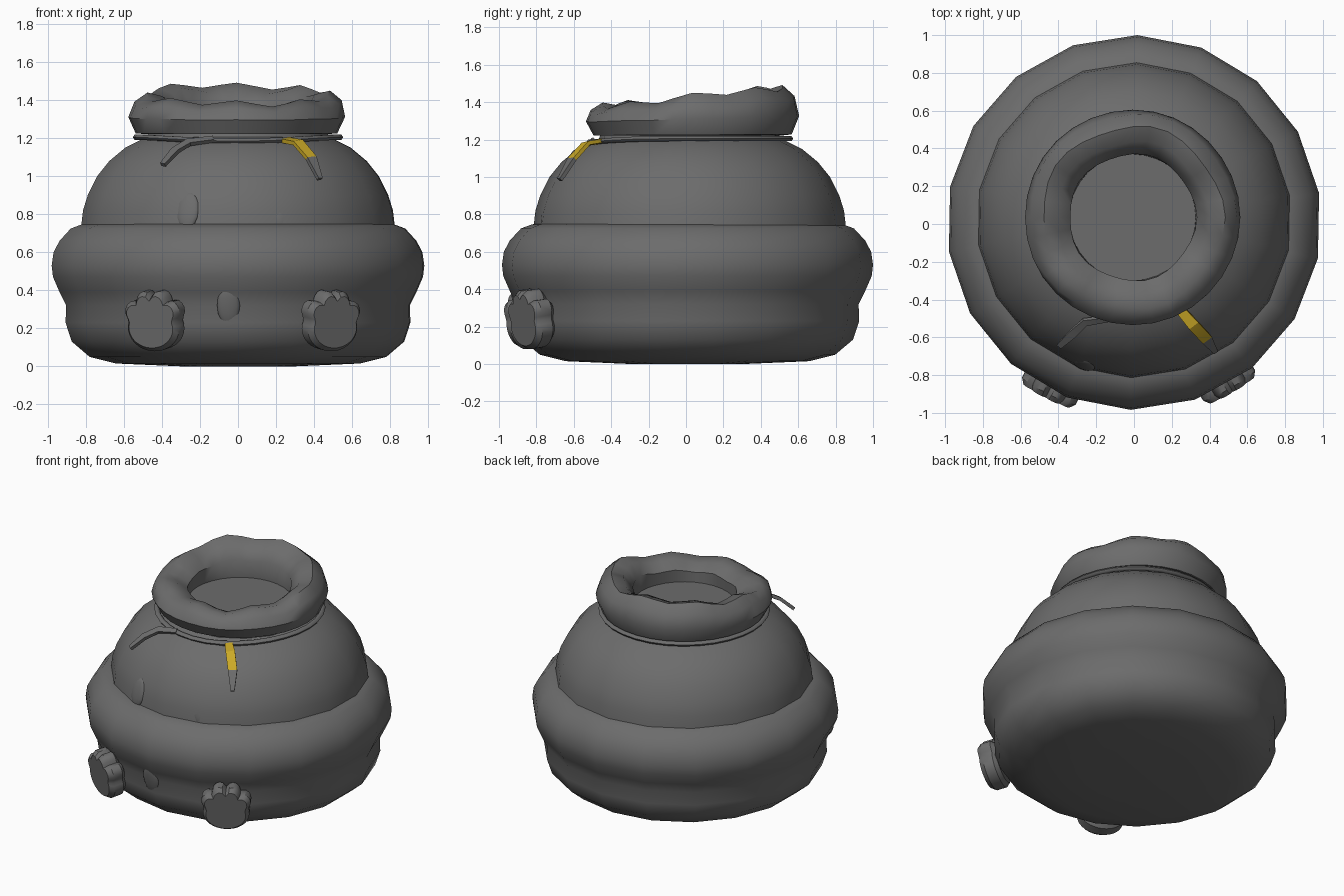
import bpy, bmesh, math
from mathutils import Vector, Matrix

if "Cube" in bpy.data.objects:
    bpy.data.objects.remove(bpy.data.objects["Cube"])


def material(name, rgb):
    m = bpy.data.materials.new(name)
    m.diffuse_color = (*rgb, 1)
    m.use_nodes = True
    m.node_tree.nodes["Principled BSDF"].inputs["Base Color"].default_value = m.diffuse_color
    return m


GREY = material("dark grey", (0.15, 0.15, 0.15))
YELLOW = material("mustard yellow", (0.60, 0.40, 0.02))


def finish(name, bm, angle=40, mats=(GREY,)):
    bmesh.ops.recalc_face_normals(bm, faces=bm.faces)
    mesh = bpy.data.meshes.new(name)
    bm.to_mesh(mesh)
    bm.free()
    ob = bpy.data.objects.new(name, mesh)
    bpy.context.collection.objects.link(ob)
    for m in mats:
        mesh.materials.append(m)
    bpy.ops.object.select_all(action='DESELECT')
    ob.select_set(True)
    bpy.context.view_layer.objects.active = ob
    bpy.ops.object.shade_smooth_by_angle(angle=math.radians(angle))
    return ob


def skin(bm, rings, cap_start=False, cap_end=False, loop=False):
    """Bridge equal-length rings of points with quads."""
    vs = [[bm.verts.new(p) for p in ring] for ring in rings]
    n = len(vs[0])
    pairs = list(zip(vs, vs[1:])) + ([(vs[-1], vs[0])] if loop else [])
    for a, b in pairs:
        for i in range(n):
            j = (i + 1) % n
            bm.faces.new((a[i], a[j], b[j], b[i]))
    if cap_start:
        bm.faces.new(vs[0])
    if cap_end:
        bm.faces.new(vs[-1])


def lathe(name, profile, sides, cx, cy, start, angle=40, shape=None, **caps):
    """Spin (r, z, ...) rows; shape(row, angle) may wobble them."""
    bm = bmesh.new()
    rings = []
    for row in profile:
        ring = []
        for i in range(sides):
            a = math.radians(start) + math.tau * i / sides
            r, z = shape(row, a) if shape else row
            ring.append((cx + r * math.cos(a), cy + r * math.sin(a), z))
        rings.append(ring)
    skin(bm, rings, **caps)
    return finish(name, bm, angle)


# Bulging lower half of the sack
lathe("lower_sack", [
    (0.30, 0.0), (0.65, 0.015), (0.79, 0.05), (0.885, 0.13), (0.918, 0.23),
    (0.915, 0.32), (0.95, 0.39), (0.985, 0.47), (0.992, 0.53), (0.982, 0.60),
    (0.95, 0.66), (0.89, 0.725), (0.83, 0.747), (0.76, 0.75)],
    18, 0, 0.008, 9, 45, cap_start=True, cap_end=True)

# Domed upper half, rising into the neck
lathe("upper_sack", [
    (0.835, 0.735), (0.825, 0.82), (0.80, 0.90), (0.75, 1.0), (0.685, 1.08),
    (0.60, 1.15), (0.52, 1.19), (0.485, 1.205), (0.475, 1.235)],
    18, 0, 0.02, 9, 45, cap_start=True, cap_end=True)


# Gathered, lumpy mouth: rows are r, z, tilt weight, lump weight
def ruffle(row, a):
    r, z, tilt, lump = row
    wave = math.cos(8 * (a - math.pi / 2)) + 0.4 * math.sin(3 * a + 1)
    return (r + 0.012 * lump * math.cos(5 * a),
            z + 0.05 * tilt * math.sin(a) + 0.015 * lump * wave)


lathe("ruffled_mouth", [
    (0.46, 1.22, 0, 0), (0.53, 1.225, 0.05, 0), (0.57, 1.31, 0.3, 0.1),
    (0.545, 1.385, 0.8, 0.7), (0.48, 1.43, 1, 1), (0.40, 1.41, 0.9, 1),
    (0.335, 1.35, 0.5, 0.5), (0.335, 1.25, 0, 0)],
    32, -0.008, 0.035, 0, 45, ruffle, cap_start=True, cap_end=True)


# Cord round the neck, dipping a little at the front
def sag(row, a):
    return row[0], row[1] - 0.02 * max(0, -math.sin(a)) ** 3


lathe("neck_cord", [(0.535 + 0.018 * math.cos(t * math.tau / 6),
                     1.205 + 0.016 * math.sin(t * math.tau / 6)) for t in range(6)],
      32, 0, 0.02, 0, 60, sag, loop=True)


# Loose cord ends lying on the sack
def cord_end(name, path, widths, thick=0.022, yellow_above=None):
    bm = bmesh.new()
    pts = [Vector(p) for p in path]
    rings = []
    for i, p in enumerate(pts):
        t = (pts[min(i + 1, len(pts) - 1)] - pts[max(i - 1, 0)]).normalized()
        out = Vector((p.x, p.y, 0.5))
        side = t.cross(out).normalized()
        up = side.cross(t).normalized()
        w = widths[i] / 2
        rings.append([p + side * w + up * thick / 2, p - side * w + up * thick / 2,
                      p - side * w - up * thick / 2, p + side * w - up * thick / 2])
    skin(bm, rings, cap_start=True, cap_end=True)
    if yellow_above:
        for f in bm.faces:
            f.material_index = int(f.calc_center_median().z > yellow_above)
    finish(name, bm, 30, (GREY, YELLOW))


cord_end("left_cord_end", [(-0.13, -0.50, 1.195), (-0.26, -0.52, 1.178),
                           (-0.33, -0.585, 1.135), (-0.395, -0.645, 1.06)],
         (0.03, 0.04, 0.045, 0.03))
cord_end("right_cord_end", [(0.25, -0.46, 1.19), (0.315, -0.535, 1.178),
                            (0.385, -0.61, 1.095), (0.43, -0.675, 0.985)],
         (0.05, 0.06, 0.06, 0.025), yellow_above=1.09)

# Paws: palm and four toes merged into one outline, as bevelled slabs
LOBES = [(0, -0.035, 0.15, 0.12), (-0.11, 0.055, 0.05, 0.055),
         (-0.042, 0.105, 0.048, 0.058), (0.042, 0.105, 0.048, 0.058),
         (0.11, 0.055, 0.05, 0.055)]


def paw_radius(a):
    c, s, best = math.cos(a), math.sin(a), 0
    for x, y, rx, ry in LOBES:
        A = (c / rx) ** 2 + (s / ry) ** 2
        B = c * x / rx ** 2 + s * y / ry ** 2
        C = (x / rx) ** 2 + (y / ry) ** 2 - 1
        d = B * B - A * C
        if d >= 0:
            best = max(best, (B + math.sqrt(d)) / A)
    return best


def paw(name, azimuth, radius):
    a = math.radians(azimuth)
    place = (Matrix.Translation((radius * math.cos(a), radius * math.sin(a), 0.237))
             @ Matrix.Rotation(a + math.pi / 2, 4, 'Z')
             @ Matrix.Rotation(math.radians(8), 4, 'X'))
    bm = bmesh.new()
    rings = []
    for depth, size in ((0.06, 0.85), (0.035, 1), (-0.03, 1), (-0.06, 0.86)):
        ring = []
        for i in range(44):
            t = math.tau * i / 44
            r = paw_radius(t) * size
            ring.append(place @ Vector((r * math.cos(t), depth, r * math.sin(t))))
        rings.append(ring)
    skin(bm, rings, cap_start=True, cap_end=True)
    finish(name, bm, 35)


paw("left_paw", -117, 0.955)
paw("right_paw", -59.5, 0.955)


# Faint raised face shapes on the front
def bump(name, loc, scale, tilt):
    bm = bmesh.new()
    bmesh.ops.create_uvsphere(bm, u_segments=16, v_segments=8, radius=1)
    m = (Matrix.Translation(loc) @ Matrix.Rotation(math.atan2(loc[0], -loc[1]), 4, 'Z')
         @ Matrix.Rotation(math.radians(tilt), 4, 'X') @ Matrix.Diagonal((*scale, 1)))
    bmesh.ops.transform(bm, matrix=m, verts=bm.verts)
    finish(name, bm, 60)


for side, x in (("left", -0.265), ("right", 0.235)):
    bump(side + "_eye", (x, -0.74, 0.82), (0.065, 0.022, 0.10), -14)
bump("tongue", (-0.05, -0.905, 0.32), (0.06, 0.02, 0.11), 12)
